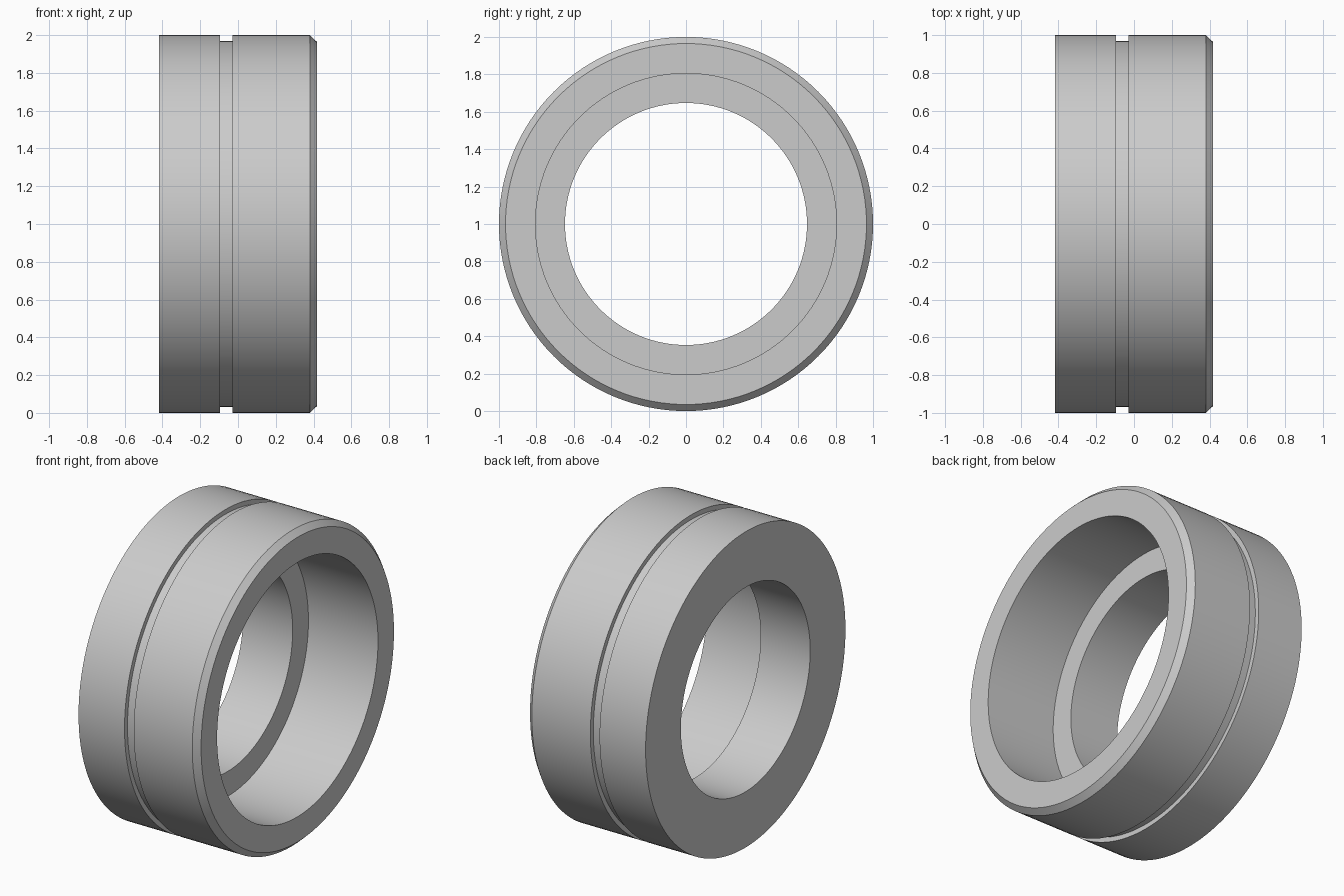
import bpy, bmesh, math
from mathutils import Matrix, Vector

cube = bpy.data.objects.get("Cube")
if cube:
    bpy.data.objects.remove(cube, do_unlink=True)

SEGMENTS = 128
HALF = 0.417      # half the width of the ring
RADIUS = 1.0

# Plain grey metal
grey = bpy.data.materials.new("grey metal")
grey.use_nodes = True
grey.diffuse_color = (0.6, 0.6, 0.6, 1)
grey.node_tree.nodes["Principled BSDF"].inputs["Base Color"].default_value = grey.diffuse_color

# Closed section as (x, radius): outside with groove and chamfer, then stepped bore
section = [
    (-HALF, RADIUS),
    (-0.095, RADIUS), (-0.095, 0.97), (-0.03, 0.97), (-0.03, RADIUS),
    (0.38, RADIUS), (HALF, 0.965),
    (HALF, 0.805), (-0.07, 0.805),
    (-0.07, 0.647), (-HALF, 0.647),
]

# Revolve the section about the x axis
bm = bmesh.new()
loops = []
for i in range(SEGMENTS):
    turn = Matrix.Rotation(math.tau * i / SEGMENTS, 3, 'X')
    loops.append([bm.verts.new(turn @ Vector((x, 0, r))) for x, r in section])
count = len(section)
for i, ring in enumerate(loops):
    after = loops[(i + 1) % SEGMENTS]
    for j in range(count):
        k = (j + 1) % count
        bm.faces.new((ring[j], ring[k], after[k], after[j]))
bmesh.ops.recalc_face_normals(bm, faces=bm.faces)
bmesh.ops.translate(bm, verts=bm.verts, vec=(0, 0, RADIUS))

mesh = bpy.data.meshes.new("grooved_ring")
bm.to_mesh(mesh)
bm.free()
mesh.materials.append(grey)
bushing = bpy.data.objects.new("grooved_ring", mesh)
bpy.context.collection.objects.link(bushing)

# Smooth round walls, crisp edges
bpy.ops.object.select_all(action='DESELECT')
bushing.select_set(True)
bpy.context.view_layer.objects.active = bushing
bpy.ops.object.shade_smooth_by_angle(angle=math.radians(30))
